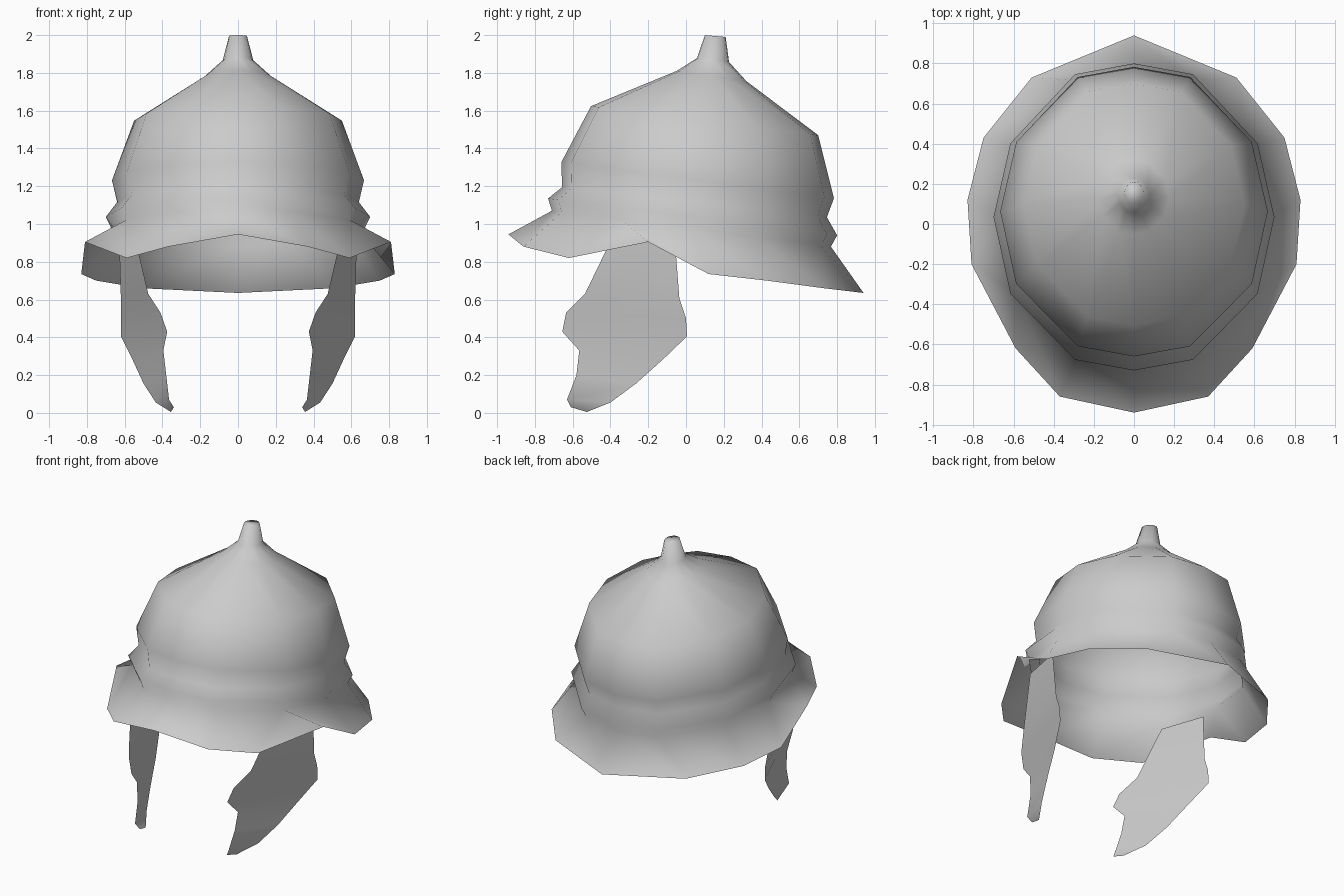
import bpy, bmesh

cube = bpy.data.objects.get("Cube")
if cube:
    bpy.data.objects.remove(cube, do_unlink=True)

steel = bpy.data.materials.new("grey_steel")
steel.use_nodes = True
STEEL = (0.6, 0.6, 0.6, 1)
steel.diffuse_color = STEEL
steel.node_tree.nodes["Principled BSDF"].inputs["Base Color"].default_value = STEEL


def make_object(name, bm):
    """Turn a bmesh into a smooth shaded steel object."""
    for face in bm.faces:
        face.smooth = True
    mesh = bpy.data.meshes.new(name)
    bm.to_mesh(mesh)
    bm.free()
    mesh.materials.append(steel)
    obj = bpy.data.objects.new(name, mesh)
    bpy.context.collection.objects.link(obj)
    return obj


def full_loop(half):
    """Close a back-to-front half outline with its mirrored side."""
    return half + [(-x, y, z) for x, y, z in half[-2:0:-1]]


def bridge(bm, lower, upper):
    """Join two loops, collapsing repeated vertices into triangles."""
    n = len(lower)
    for i in range(n):
        j = (i + 1) % n
        corners = list(dict.fromkeys((lower[i], lower[j], upper[j], upper[i])))
        bm.faces.new(corners)


# Half outline of the bowl: share of width, share of length from front to back
OVAL = [(0, 1), (.42, .965), (.88, .74), (1, .5), (.88, .25), (.42, .035), (0, 0)]

# Tilted bowl rings: front y, front z, back y, back z, half width
RINGS = [
    (-.71, 1.07, .767, .88, .67),      # groove over the brim
    (-.73, 1.135, .80, .94, .70),      # raised band
    (-.656, 1.195, .746, 1.036, .64),  # groove over the band
    (-.66, 1.327, .783, 1.136, .667),  # widest part of the dome
    (-.503, 1.624, .70, 1.47, .55),    # shoulder
    (-.05, 1.81, .32, 1.756, .175),    # foot of the knob
    (.058, 1.878, .228, 1.857, .08),
    (.10, 2.0, .21, 1.99, .048),
]

# Wavy rim of the brim, from back to front
RIM = [(0, .94, .635), (.51, .73, .66), (.75, .43, .70), (.83, .12, .735),
       (.81, -.2, .905), (.59, -.62, .82), (.37, -.86, .88), (0, -.94, .945)]

# Helmet shell: bowl and knob
shell = bmesh.new()
loops = []
for fy, fz, by, bz, width in RINGS:
    half = [(u * width, fy + t * (by - fy), fz + t * (bz - fz)) for u, t in OVAL]
    loops.append([shell.verts.new(p) for p in full_loop(half)])
for lower, upper in zip(loops, loops[1:]):
    bridge(shell, lower, upper)
shell.faces.new(loops[-1])

# Brim: the rim has one more point per side, so one bowl point is shared
rim = [shell.verts.new(p) for p in full_loop(RIM)]
base = loops[0]
bridge(shell, rim, base[:5] + base[4:9] + base[8:])
bmesh.ops.recalc_face_normals(shell, faces=shell.faces)
make_object("helmet_shell", shell)

# Cheek guard edges from bottom to top
FRONT_EDGE = [(.34, -.61, .03), (.365, -.63, .07), (.38, -.58, .2), (.395, -.565, .33),
              (.375, -.655, .43), (.41, -.635, .53), (.475, -.535, .63), (.55, -.38, .95)]
BACK_EDGE = [(.355, -.525, .005), (.435, -.4, .055), (.5, -.265, .155), (.56, -.12, .285),
             (.62, .005, .405), (.62, 0, .5), (.62, -.035, .605), (.63, -.06, .93)]

for side, name in ((1, "left_cheek_guard"), (-1, "right_cheek_guard")):
    guard = bmesh.new()
    front, back = ([guard.verts.new((side * x, y, z)) for x, y, z in edge]
                   for edge in (FRONT_EDGE, BACK_EDGE))
    for i in range(len(front) - 1):
        quad = [front[i], back[i], back[i + 1], front[i + 1]]
        guard.faces.new(quad if side > 0 else quad[::-1])
    make_object(name, guard)
